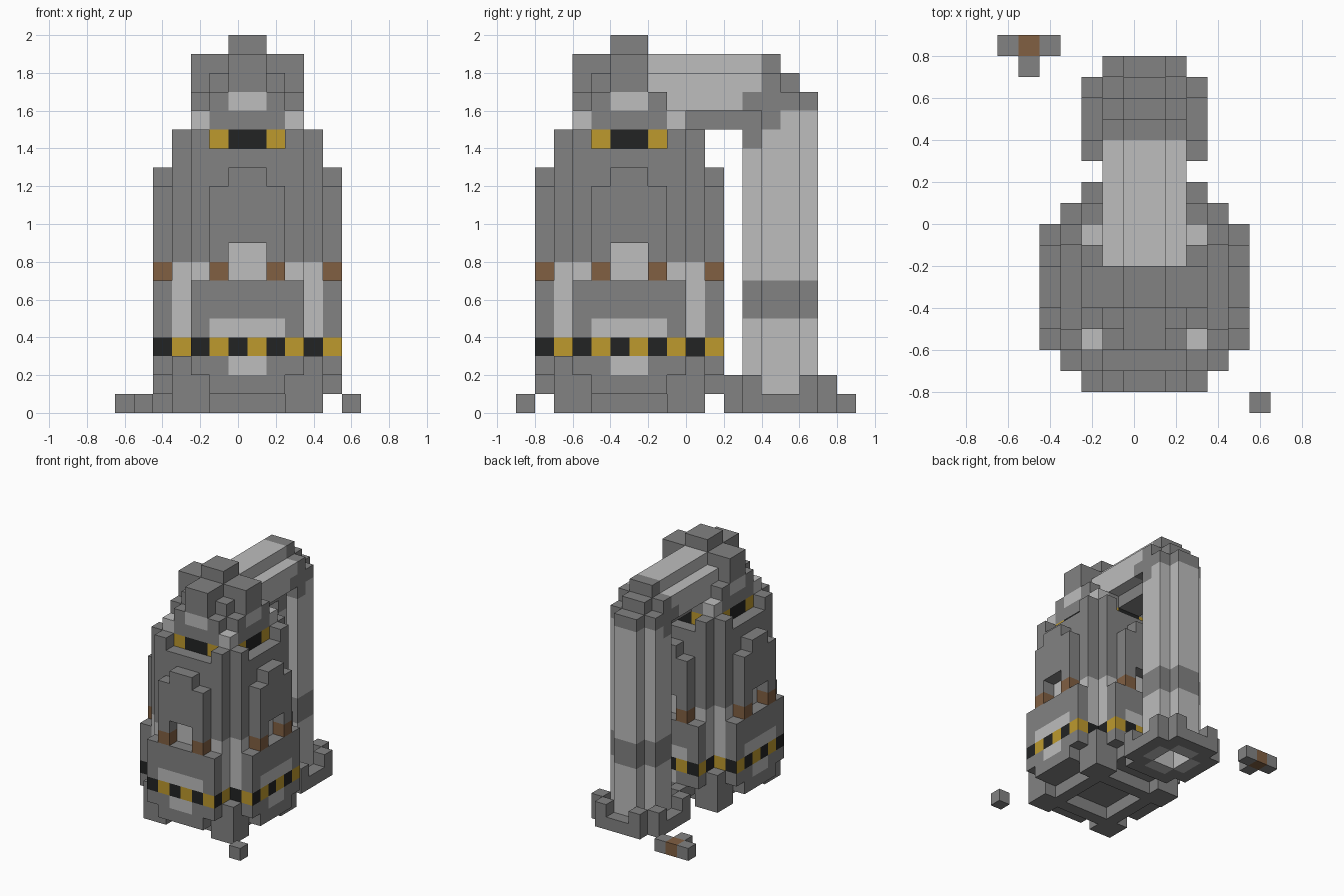
import bpy, bmesh
from mathutils import Vector

cube = bpy.data.objects.get("Cube")
if cube:
    bpy.data.objects.remove(cube)

# Materials
COLOURS = {
    "dark_grey": (0.225, 0.225, 0.225),
    "light_grey": (0.51, 0.51, 0.51),
    "hazard_yellow": (0.51, 0.32, 0.027),
    "hazard_black": (0.016, 0.017, 0.017),
    "rust_brown": (0.22, 0.115, 0.055),
}
NAMES = list(COLOURS)
DARK, LIGHT, YELLOW, BLACK, BROWN = range(5)
STRIPES = 9  # alternating band, resolved per face
mats = []
for name, rgb in COLOURS.items():
    m = bpy.data.materials.new(name)
    m.use_nodes = True
    m.diffuse_color = (*rgb, 1)
    m.node_tree.nodes["Principled BSDF"].inputs["Base Color"].default_value = (*rgb, 1)
    mats.append(m)

CELL = 0.1
ORIGIN = Vector((0.05, -0.3, 0))  # tower axis
cells = {}


def box(part, colour, u, v, z):
    """Fill a block of cells; part None carves."""
    for i in range(*u):
        for j in range(*v):
            for k in range(*z):
                if part:
                    cells[i, j, k] = (part, colour)
                else:
                    cells.pop((i, j, k), None)


def around(part, colour, u, v, z, cv=0):
    """Repeat a block on all four sides, mirrored, about the axis at v = cv."""
    flip = lambda r: (-r[1], -r[0])
    for a in (u, flip(u)):
        for b in (v, flip(v)):
            for p, q in ((a, b), (b, a)):
                box(part, colour, p, (q[0] + cv, q[1] + cv), z)


def wide(n):
    return (-n, n)


# Tower base with corner feet, arched sides and a recessed underside
around("tower_base", DARK, wide(4), wide(4), (0, 3))
around(None, DARK, wide(2), (-4, -3), (0, 1))
box(None, DARK, wide(2), wide(2), (0, 1))
around("tower_base", DARK, wide(2), (-5, -4), (1, 2))
around("tower_base", DARK, wide(3), (-5, -4), (2, 3))
around("tower_base", LIGHT, wide(1), (-5, -4), (2, 3))

# Striped band and belt
around("hazard_band", STRIPES, wide(3), wide(5), (3, 4))
around("hazard_band", STRIPES, wide(4), wide(3), (3, 4))
around("tower_belt", DARK, wide(3), (-5, -4), (4, 7))
around("tower_belt", LIGHT, wide(2), (-5, -4), (4, 5))

# Tower core, light below and dark above
around("tower_core", LIGHT, wide(3), wide(4), (4, 8))
around("tower_core", DARK, wide(3), wide(4), (8, 15))
around("tower_core", LIGHT, wide(1), (-4, -3), (8, 9))

# Raised side panels on brown legs with an arched opening
around("side_panel", DARK, wide(2), (-5, -4), (8, 12))
around("side_panel", DARK, wide(1), (-5, -4), (12, 13))
around("side_panel", BROWN, (1, 2), (-5, -4), (7, 8))
around(None, DARK, wide(1), (-5, -4), (7, 9))

# Upper band set into the shoulders
around(None, DARK, wide(2), (-4, -3), (14, 15))
around("upper_band", YELLOW, (1, 2), (-3, -2), (14, 15))
around("upper_band", BLACK, wide(1), (-3, -2), (14, 15))

# Dome with crossed arms, lamps and a cap
around("dome", DARK, wide(2), wide(3), (15, 17))
box("dome", DARK, wide(2), wide(2), (17, 18))
around("dome", DARK, wide(1), wide(3), (17, 19))
box("dome", DARK, wide(1), wide(1), (19, 20))
around("dome", LIGHT, wide(1), (-3, -2), (16, 17))
around("corner_lamp", LIGHT, (2, 3), (-3, -2), (15, 16))

# Horizontal pipe from the dome to the elbow
box("upper_pipe", LIGHT, wide(1), (1, 7), (16, 19))
box("upper_pipe", LIGHT, wide(2), (1, 7), (16, 18))
box("upper_pipe", DARK, wide(1), (3, 6), (15, 16))

# Vertical hollow pipe with a dark collar, on a notched base
P = 8  # pipe axis
around("pipe_base", DARK, wide(2), wide(3), (0, 2), P)
around(None, DARK, wide(1), (-3, -2), (1, 2), P)
around(None, DARK, (1, 2), (1, 2), (1, 2), P)
for colour, z in ((LIGHT, (0, 5)), (DARK, (5, 7)), (LIGHT, (7, 16))):
    around("down_pipe", colour, wide(1), wide(2), z, P)
box(None, LIGHT, wide(1), (P - 1, P + 1), (0, 14))

# Stepped dark elbow joining the two pipes
ELBOW = {6: (14, 17), 7: (15, 19), 8: (16, 18), 9: (16, 17)}
for v, z in ELBOW.items():
    box("pipe_elbow", DARK, wide(1), (v, v + 1), z)
box("pipe_elbow", DARK, wide(2), (6, 7), (16, 17))
box("pipe_elbow", DARK, wide(2), (7, 8), (15, 18))
box("pipe_elbow", DARK, wide(2), (8, 9), (16, 17))

# Loose debris on the ground
box("ground_scrap", DARK, (-7, -4), (11, 12), (0, 1))
box("ground_scrap", BROWN, (-6, -5), (11, 12), (0, 1))
box("ground_scrap", DARK, (-6, -5), (10, 11), (0, 1))
box("ground_block", DARK, (5, 6), (-6, -5), (0, 1))


def face_colour(colour, cell, axis):
    """Stripes alternate along the face's horizontal direction."""
    if colour != STRIPES:
        return colour
    if axis == 2:
        return DARK
    return BLACK if cell[1 - axis] % 2 else YELLOW


def build(part):
    """Skin the exposed sides of one part's cells."""
    bm = bmesh.new()
    for cell, (owner, colour) in cells.items():
        if owner != part:
            continue
        for axis in range(3):
            for side in (0, 1):
                near = list(cell)
                near[axis] += 2 * side - 1
                if tuple(near) in cells:
                    continue
                a, b = (axis + 1) % 3, (axis + 2) % 3
                loop = [(0, 0), (1, 0), (1, 1), (0, 1)]
                verts = []
                for s, t in loop if side else loop[::-1]:
                    p = Vector(cell)
                    p[axis] += side
                    p[a] += s
                    p[b] += t
                    verts.append(bm.verts.new(ORIGIN + p * CELL))
                bm.faces.new(verts).material_index = face_colour(colour, cell, axis)
    bmesh.ops.remove_doubles(bm, verts=bm.verts, dist=CELL / 100)
    mesh = bpy.data.meshes.new(part)
    bm.to_mesh(mesh)
    bm.free()
    for m in mats:
        mesh.materials.append(m)
    bpy.context.scene.collection.objects.link(bpy.data.objects.new(part, mesh))


for part in sorted({owner for owner, _ in cells.values()}):
    build(part)
